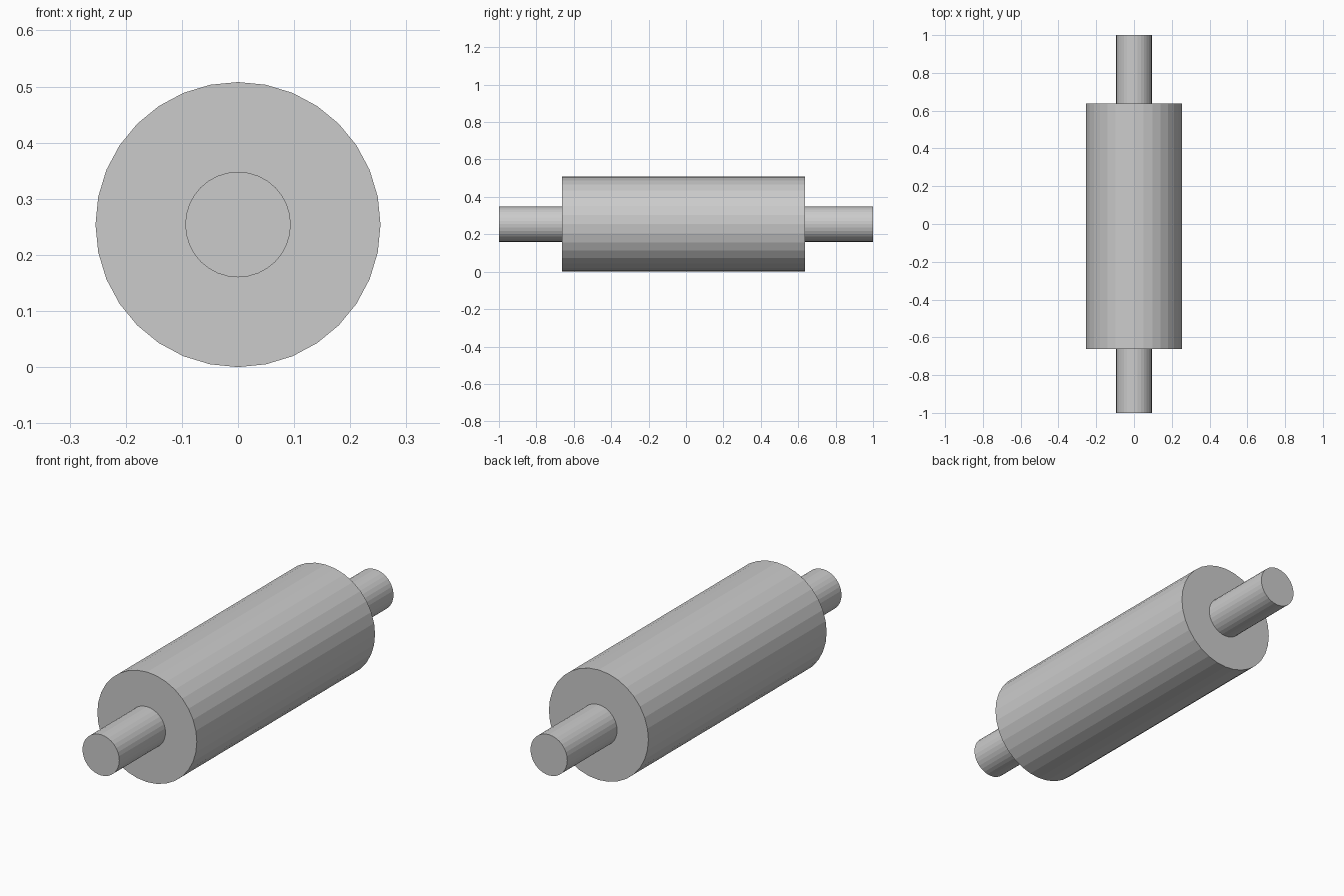
import bpy
from math import radians

if "Cube" in bpy.data.objects:
    bpy.data.objects.remove(bpy.data.objects["Cube"])

AXIS_Z = 0.254
SIDES = 32


def cylinder_along_y(name, radius, y0, y1):
    bpy.ops.mesh.primitive_cylinder_add(
        vertices=SIDES, radius=radius, depth=y1 - y0,
        location=(0, (y0 + y1) / 2, AXIS_Z), rotation=(radians(90), 0, 0))
    obj = bpy.context.object
    obj.name = name
    bpy.ops.object.transform_apply(location=False, rotation=True, scale=True)
    return obj


# Wide drum, set slightly towards the front
cylinder_along_y("roller_drum", 0.254, -0.663, 0.637)

# Thin axle running right through the drum
cylinder_along_y("axle", 0.094, -1.0, 1.0)
